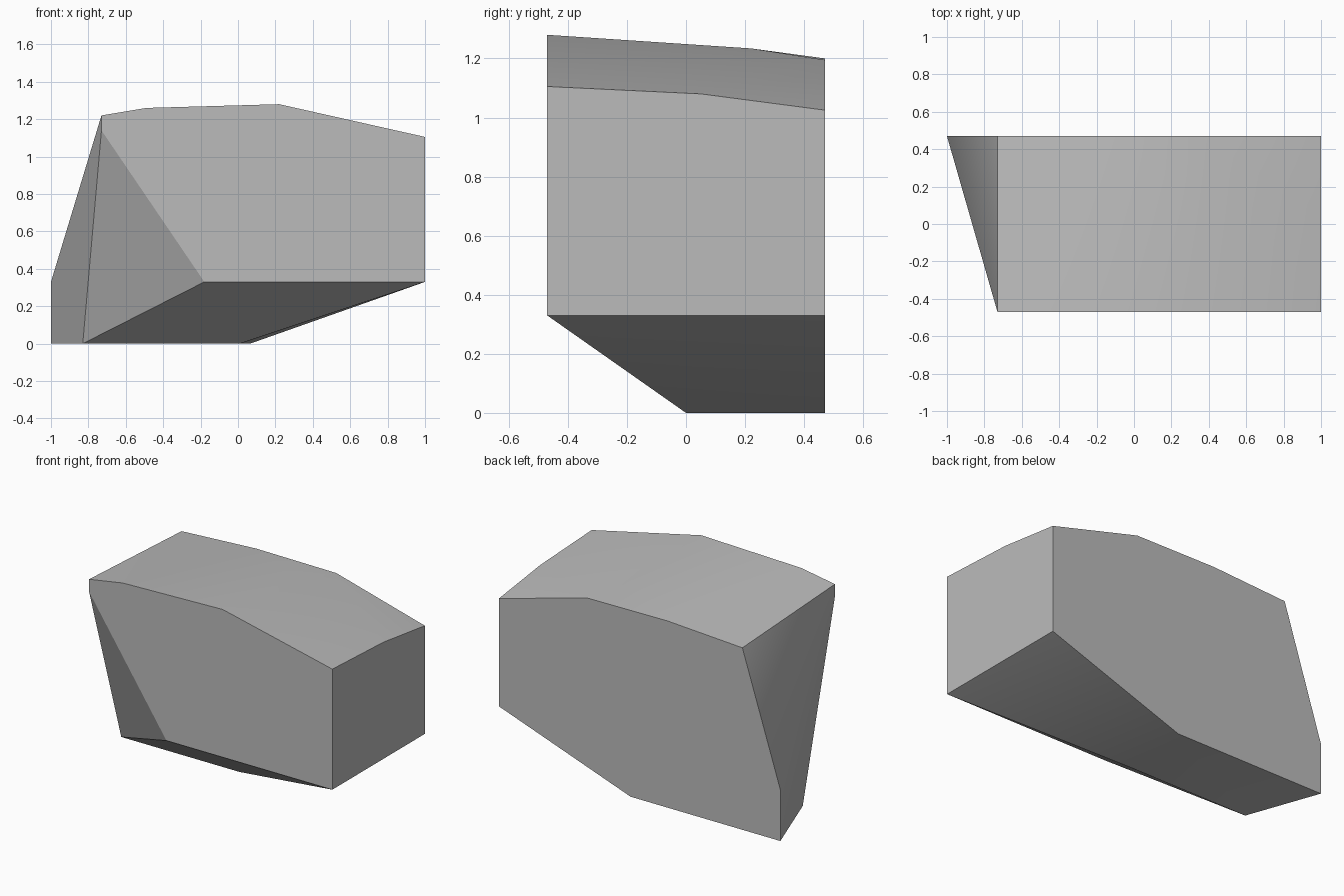
import bpy
import bmesh
import math

cube = bpy.data.objects.get("Cube")
if cube:
    bpy.data.objects.remove(cube, do_unlink=True)

HALF = 0.47  # half depth of the rock
SHELF = 0.33  # height where the undercut begins

# Outline of the front cut face (x, z)
front = [(-0.73, 1.14), (-0.73, 1.22), (-0.49, 1.26), (0.22, 1.28),
         (1, 1.105), (1, SHELF), (-0.18, SHELF)]
# Outline of the back cut face (x, z)
back = [(-1, 0), (-1, SHELF), (-0.73, 1.17), (-0.2, 1.2),
        (0.37, 1.195), (1, 1.025), (1, SHELF), (0.065, 0)]
# Underside corners and crown points between the two faces
middle = [(-0.83, 0, 0), (0.01, 0, 0), (1, 0.05, 1.08), (0.26, 0.22, 1.234)]

points = [(x, -HALF, z) for x, z in front]
points += [(x, HALF, z) for x, z in back] + middle

# Chiselled rock block wrapped around the outlines
bm = bmesh.new()
for p in points:
    bm.verts.new(p)
bmesh.ops.convex_hull(bm, input=bm.verts[:])
bmesh.ops.dissolve_limit(bm, angle_limit=math.radians(0.5),
                         verts=bm.verts[:], edges=bm.edges[:])
bmesh.ops.recalc_face_normals(bm, faces=bm.faces[:])
mesh = bpy.data.meshes.new("rock_block")
bm.to_mesh(mesh)
bm.free()

rock = bpy.data.objects.new("rock_block", mesh)
bpy.context.collection.objects.link(rock)

# Plain stone colour
stone = bpy.data.materials.new("stone_grey")
stone.use_nodes = True
colour = (0.5, 0.5, 0.5, 1)
stone.diffuse_color = colour
for node in stone.node_tree.nodes:
    if node.type == "BSDF_PRINCIPLED":
        node.inputs["Base Color"].default_value = colour
mesh.materials.append(stone)

# Soft crown, crisp cut edges
bpy.ops.object.select_all(action="DESELECT")
rock.select_set(True)
bpy.context.view_layer.objects.active = rock
bpy.ops.object.shade_smooth_by_angle(angle=math.radians(30))
